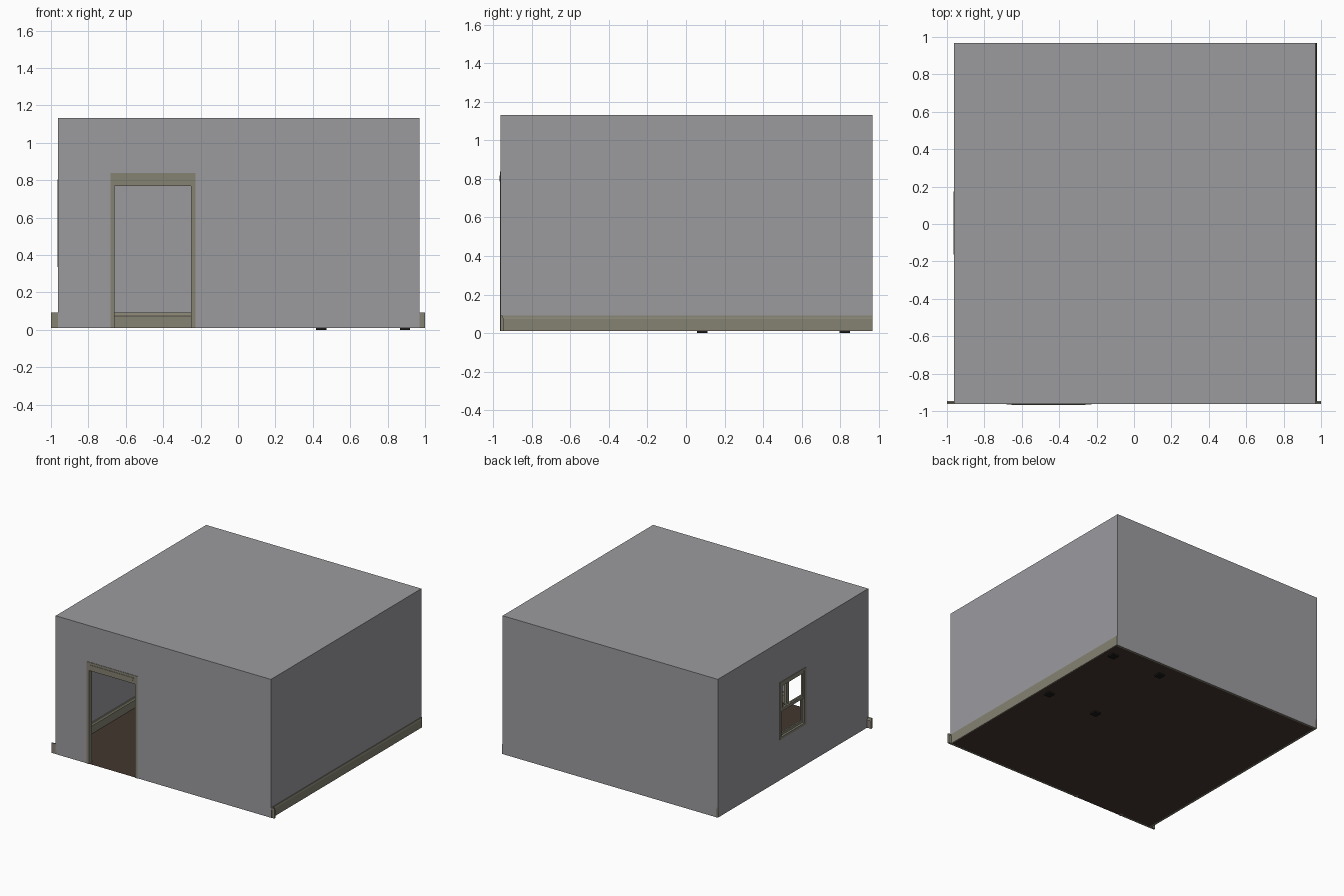
import bpy, bmesh
from mathutils import Vector

if "Cube" in bpy.data.objects:
    bpy.data.objects.remove(bpy.data.objects["Cube"])


def material(name, rgb):
    m = bpy.data.materials.new(name)
    m.diffuse_color = (*rgb, 1)
    m.use_nodes = True
    m.node_tree.nodes["Principled BSDF"].inputs["Base Color"].default_value = m.diffuse_color
    return m


GREY = material("wall grey", (0.33, 0.325, 0.345))
OLIVE = material("trim olive", (0.235, 0.225, 0.17))
BROWN = material("floor brown", (0.058, 0.038, 0.028))
BLACK = material("leg black", (0.012, 0.011, 0.01))
LINEN = material("bed linen", (0.5, 0.48, 0.44))

# Room limits
X0, X1, Y0, Y1, Z0, Z1 = -0.963, 0.97, -0.963, 0.967, 0.01, 1.133


def finish(name, bm, mat, normals=True):
    if normals:
        bmesh.ops.recalc_face_normals(bm, faces=bm.faces)
    me = bpy.data.meshes.new(name)
    bm.to_mesh(me)
    bm.free()
    me.materials.append(mat)
    ob = bpy.data.objects.new(name, me)
    bpy.context.collection.objects.link(ob)
    return ob


def box(name, lo, hi, mat, bevel=0):
    bm = bmesh.new()
    bmesh.ops.create_cube(bm, size=1)
    for v in bm.verts:
        v.co = [lo[i] + (v.co[i] + 0.5) * (hi[i] - lo[i]) for i in range(3)]
    ob = finish(name, bm, mat)
    if bevel:
        b = ob.modifiers.new("soft edges", "BEVEL")
        b.width, b.segments = bevel, 2
    return ob


def prism(name, ring, shift, mat):
    """Extrude a closed ring of points along a vector."""
    bm = bmesh.new()
    f = bm.faces.new([bm.verts.new(p) for p in ring])
    r = bmesh.ops.extrude_face_region(bm, geom=[f])
    verts = [v for v in r["geom"] if isinstance(v, bmesh.types.BMVert)]
    bmesh.ops.translate(bm, verts=verts, vec=shift)
    return finish(name, bm, mat)


def wall(name, to3d, a0, a1, hole=None):
    """Thin wall sheet, with an optional rectangular opening."""
    bm = bmesh.new()
    us, vs = [a0, a1], [Z0, Z1]
    if hole:
        us = sorted({a0, hole[0], hole[1], a1})
        vs = sorted({Z0, hole[2], hole[3], Z1})
    for u, u2 in zip(us, us[1:]):
        for v, v2 in zip(vs, vs[1:]):
            if hole and u == hole[0] and v == hole[2]:
                continue
            bm.faces.new([bm.verts.new(to3d(*p))
                          for p in ((u, v), (u2, v), (u2, v2), (u, v2))])
    bmesh.ops.remove_doubles(bm, verts=bm.verts, dist=1e-5)
    return finish(name, bm, GREY, normals=False)


# Shell: walls, ceiling and floor
DOOR = (-0.66, -0.25, Z0, 0.77)
WINDOW = (-0.145, 0.155, 0.355, 0.785)
wall("front_wall", lambda u, v: (u, Y0, v), X0, X1, DOOR)
wall("back_wall", lambda u, v: (-u, Y1, v), -X1, -X0)
wall("right_wall", lambda u, v: (X1, u, v), Y0, Y1)
wall("left_wall", lambda u, v: (X0, -u, v), -Y1, -Y0,
     (-WINDOW[1], -WINDOW[0], WINDOW[2], WINDOW[3]))
for name, z, mat, up in (("ceiling", Z1, GREY, 1), ("floor", Z0 + 0.001, BROWN, 1)):
    bm = bmesh.new()
    bm.faces.new([bm.verts.new(p) for p in
                  ((X0, Y0, z), (X1, Y0, z), (X1, Y1, z), (X0, Y1, z))])
    finish(name, bm, mat, normals=False)

# Skirting boards: moulded profile (depth, height) swept along each wall
PROFILE = [(0, 0.01), (0.016, 0.01), (0.016, 0.074), (0.011, 0.08),
           (0.008, 0.092), (0, 0.092)]


def skirting(name, start, end, out, depth=1):
    s, e, n = Vector((*start, 0)), Vector((*end, 0)), Vector((*out, 0))
    ring = [s + n * d * depth + Vector((0, 0, z)) for d, z in PROFILE]
    prism(name, ring, e - s, OLIVE)


E = 0.0008  # keeps the boards just off the wall sheets
skirting("front_skirting_left", (-1, Y0 + E), (-0.68, Y0 + E), (0, 1))
skirting("front_skirting_right", (-0.23, Y0 + E), (1, Y0 + E), (0, 1))
skirting("back_skirting", (X0, Y1 - E), (X1, Y1 - E), (0, -1))
skirting("left_skirting", (X0 + E, Y0), (X0 + E, Y1), (1, 0))
skirting("right_skirting", (X1 + E, Y0), (X1 + E, Y1), (1, 0), 0.4)

# Door frame with a tapered raised panel over the opening
F0, F1 = Y0 - 0.003, Y0 + 0.03
box("door_jamb_left", (-0.683, F0, Z0), (-0.66, F1, 0.77), OLIVE)
box("door_jamb_right", (-0.25, F0, Z0), (-0.228, F1, 0.77), OLIVE)
box("door_head", (-0.683, F0, 0.77), (-0.228, F1, 0.838), OLIVE)
prism("door_head_panel",
      [(-0.655, F0, 0.818), (-0.26, F0, 0.818), (-0.272, F0, 0.786), (-0.643, F0, 0.786)],
      (0, -0.003, 0), OLIVE)

# Window frame in the left wall: outer casing, two sashes, no glass
ya, yb, za, zb = WINDOW


def frame(name, x, x2, a, b, c, d, w):
    box(name + "_bottom", (x, a, c), (x2, b, c + w), OLIVE)
    box(name + "_top", (x, a, d - w), (x2, b, d), OLIVE)
    box(name + "_side_a", (x, a, c + w), (x2, a + w, d - w), OLIVE)
    box(name + "_side_b", (x, b - w, c + w), (x2, b, d - w), OLIVE)


zm = (za + zb) / 2
frame("window_casing", X0 - 0.003, X0 + 0.03, ya - 0.018, yb + 0.018, za - 0.018, zb + 0.018, 0.02)
frame("upper_sash", X0 + 0.002, X0 + 0.014, ya, yb, zm - 0.012, zb, 0.022)
frame("lower_sash", X0 + 0.014, X0 + 0.026, ya, yb, za, zm + 0.012, 0.022)

# Bed in the back right corner; its feet show below the floor
for i, x in enumerate((0.417, 0.865)):
    for j, y in enumerate((0.057, 0.797)):
        box(f"bed_leg_{i}{j}", (x, y, 0), (x + 0.055, y + 0.055, 0.08), BLACK)
box("bed_frame", (0.412, 0.052, 0.08), (0.925, 0.857, 0.13), BLACK)
box("mattress", (0.425, 0.065, 0.13), (0.912, 0.845, 0.21), LINEN, 0.02)
box("pillow", (0.5, 0.68, 0.21), (0.84, 0.82, 0.245), LINEN, 0.015)
